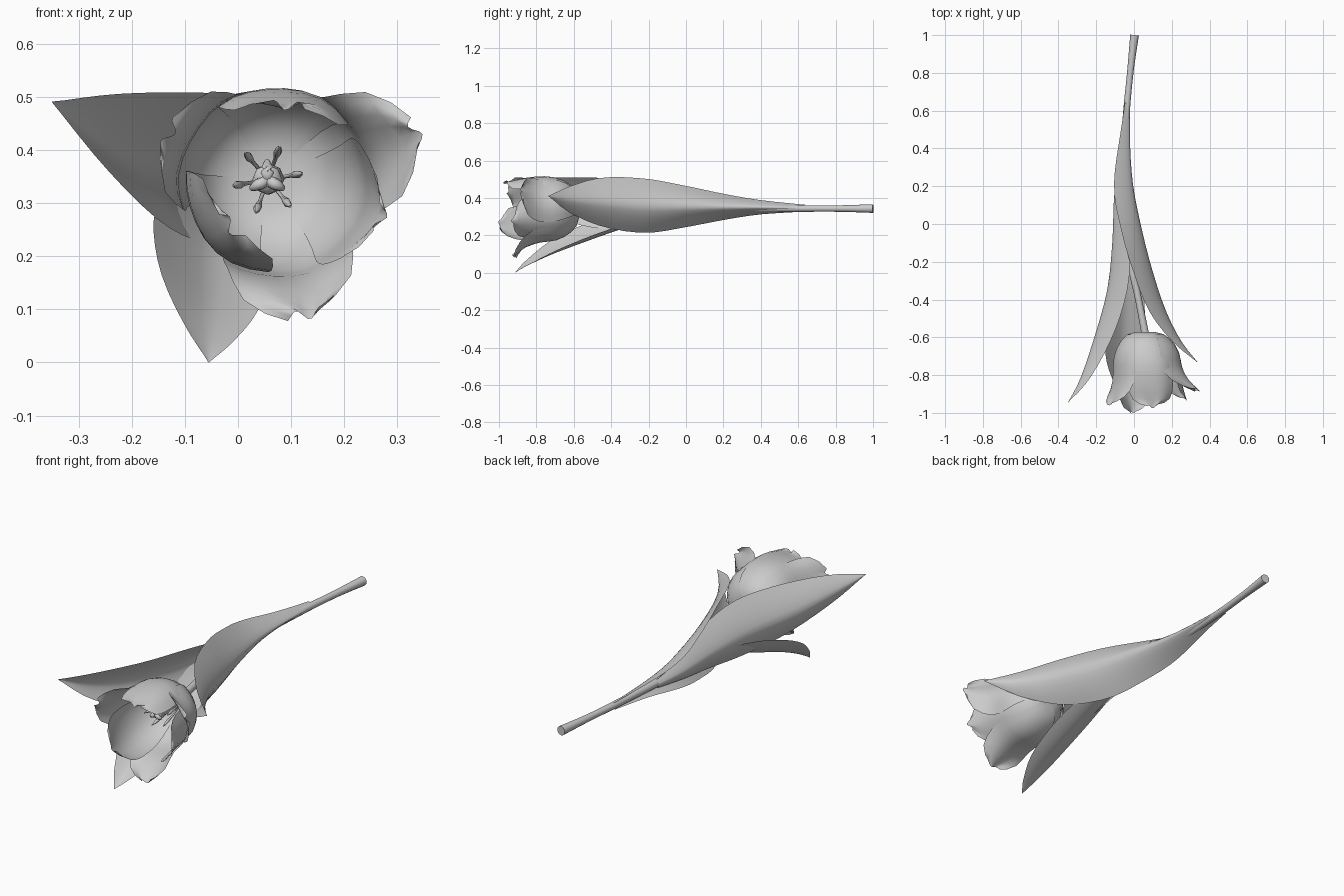
import bpy, math
from mathutils import Vector

if "Cube" in bpy.data.objects:
    bpy.data.objects.remove(bpy.data.objects["Cube"])

def interp(keys, u):
    """Catmull-Rom through evenly spaced keys (tuples), u in 0..1."""
    n = len(keys) - 1
    i = min(int(u * n), n - 1)
    f = u * n - i
    p = [Vector(keys[min(max(j, 0), n)]) for j in (i - 1, i, i + 1, i + 2)]
    return 0.5 * (2 * p[1] + (p[2] - p[0]) * f + (2 * p[0] - 5 * p[1] + 4 * p[2] - p[3]) * f ** 2
                  + (3 * p[1] - p[0] - 3 * p[2] + p[3]) * f ** 3)

def add_mesh(name, verts, faces):
    me = bpy.data.meshes.new(name)
    me.from_pydata(verts, [], faces)
    ob = bpy.data.objects.new(name, me)
    bpy.context.collection.objects.link(ob)
    for p in me.polygons:
        p.use_smooth = len(p.vertices) == 4

def sheet(name, func, nu, nv):
    """Grid surface from func(t, s), t in 0..1, s in -1..1."""
    verts = [func(i / nu, 2 * j / nv - 1) for i in range(nu + 1) for j in range(nv + 1)]
    w = nv + 1
    add_mesh(name, verts, [(i * w + j, i * w + j + 1, (i + 1) * w + j + 1, (i + 1) * w + j)
                           for i in range(nu) for j in range(nv)])

def tube(name, pts, sides=10, steps=24):
    """Round tube along (x, y, z, radius) keys with closed ends."""
    rings = []
    for i in range(steps + 1):
        u = i / steps
        k = interp(pts, u)
        a, b = interp(pts, max(u - .01, 0)), interp(pts, min(u + .01, 1))
        q = Vector((b - a)[:3]).to_track_quat('Z', 'Y')
        for j in range(sides):
            g = 2 * math.pi * j / sides
            rings.append(Vector(k[:3]) + q @ Vector((math.cos(g), math.sin(g), 0)) * k[3])
    faces = [(i * sides + j, i * sides + (j + 1) % sides, (i + 1) * sides + (j + 1) % sides, (i + 1) * sides + j)
             for i in range(steps) for j in range(sides)]
    faces += [tuple(range(sides))[::-1], tuple(steps * sides + j for j in range(sides))]
    add_mesh(name, rings, faces)

# Stem
tube("stem", [(.003, 1, .343, .023), (-.02, .8, .343, .017), (-.043, .55, .343, .018), (-.06, .2, .343, .02),
              (-.035, -.12, .345, .02), (.02, -.38, .345, .018), (.06, -.585, .345, .02)], 12, 32)

# Leaves: keys are (x, y, z, half width, cup depth ratio) along the midrib
def leaf(name, keys, across, cup):
    across, cup = Vector(across).normalized(), Vector(cup)
    def f(t, s):
        k = interp(keys, t)
        w = max(k[3], 0.001)
        return Vector(k[:3]) + across * s * w + cup * k[4] * w * abs(s) ** 1.5
    sheet(name, f, 22, 10)

leaf("left_leaf", [(-.08, .33, .343, .02, .7), (-.105, .15, .348, .05, .7), (-.115, -.1, .355, .105, .75),
                   (-.142, -.35, .365, .138, .65), (-.21, -.6, .386, .123, .65), (-.285, -.82, .437, .068, .6),
                   (-.35, -.945, .49, 0, .6)], (.12, 0, 1), (1, 0, 0))
leaf("right_leaf", [(-.022, .64, .345, .018, 1.5), (-.02, .4, .35, .038, 1.7), (-.004, .2, .352, .07, 1.45),
                    (.035, 0, .354, .11, 1.0), (.09, -.22, .358, .145, .72), (.165, -.45, .378, .13, .7),
                    (.25, -.62, .392, .07, .7), (.34, -.735, .41, 0, .7)], (0, 0, 1), (-1, 0, 0))
leaf("lower_leaf", [(-.05, .12, .325, .03, .5), (-.045, -.1, .3, .06, .5), (-.045, -.3, .25, .095, .5),
                    (-.05, -.52, .175, .115, .48), (-.052, -.72, .1, .1, .4), (-.055, -.85, .04, .048, .3),
                    (-.055, -.915, 0, 0, .3)], (1, 0, -.35), (0, 0, 1))

# Petals: cup profile keys are (depth fraction, radius, half width, sideways bend radius)
def petal(name, ang, tip_r, tip_y, scale, wave):
    mid = .25 * tip_r + .75 * .176
    late = .7 * tip_r + .3 * .172
    bend = .15 if tip_r < .22 else .24
    prof = [(0, .015, .012, .06), (.02, .085, .06, .09), (.16, .138, .1, .14), (.36, .17, .13, .16),
            (.56, .176, .136, .17), (.76, mid, .13, .17), (.92, late, .1, bend), (1, tip_r, .03, bend)]
    a0 = math.radians(ang)
    out, side = Vector((math.cos(a0), 0, math.sin(a0))), Vector((-math.sin(a0), 0, math.cos(a0)))
    def f(t, s):
        d, r, w, b = interp(prof, t)
        w, ph = max(w, .008), s * max(w, .008) / b
        r = r * scale - b * (1 - math.cos(ph)) + t * t * .01 * math.sin(s * 4 + wave)
        y = -.572 + (tip_y + .572) * d + .006 * t ** 3 * math.sin(s * 5 + wave * 3) + .012 * t ** 6 * s * s
        return Vector((.06 + .02 * d, y, .345 - .015 * d)) + out * r + side * b * math.sin(ph)
    sheet(name, f, 12, 8)

for i, p in enumerate([(-80, .245, -.925, 1.0), (-16, .205, -.93, .97), (22, .27, -.885, 1.02),
                       (84, .15, -.97, 1.03), (154, .225, -.955, 1.03), (218, .125, -1.0, .96)]):
    petal(f"petal_{i + 1}", *p, i * 1.3)

# Pistil with three-lobed stigma
tube("pistil", [(.06, -.57, .345, .022), (.058, -.64, .345, .03), (.056, -.7, .344, .024), (.055, -.73, .344, .028),
                (.055, -.745, .344, .012)], 8, 10)
for i in range(3):
    a = math.radians(90 + 120 * i)
    c, s = math.cos(a), math.sin(a)
    tube(f"stigma_lobe_{i + 1}", [(.055, -.735, .344, .012), (.055 + .02 * c, -.745, .344 + .02 * s, .011),
                                  (.055 + .034 * c, -.733, .344 + .034 * s, .006)], 6, 5)

# Stamens: thin filament swelling into an anther
for i in range(6):
    a = math.radians(10 + 60 * i)
    def at(r, y, w):
        return (.056 + r * math.cos(a), y, .344 + r * math.sin(a), w)
    tube(f"stamen_{i + 1}", [at(.02, -.575, .004), at(.042, -.63, .004), at(.05, -.67, .006),
                             at(.057, -.705, .008), at(.066, -.74, .002)], 6, 10)
